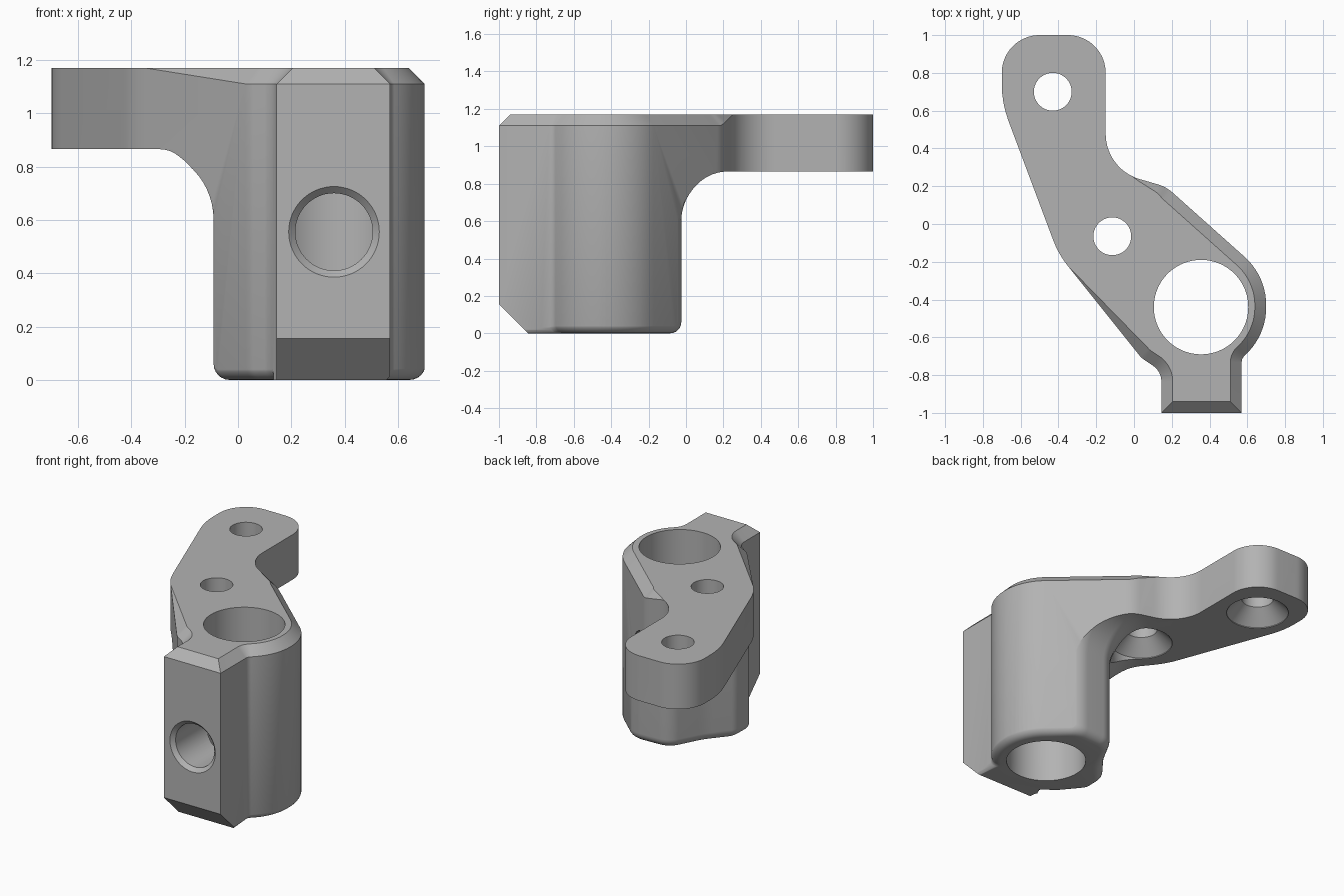
import bpy, bmesh, math
from mathutils import Vector

if "Cube" in bpy.data.objects:
    bpy.data.objects.remove(bpy.data.objects["Cube"])

TOP, UNDER, CHAMFER = 1.17, 0.865, 0.06
BORE = Vector((0.355, -0.44))
HOLES = [(-0.43, 0.70), (-0.115, -0.065)]


def rounded(corners, step=5):
    """Counter-clockwise polygon with a fillet radius on each corner."""
    pts = []
    for i, (x, y, r) in enumerate(corners):
        p = Vector((x, y))
        a = (p - Vector(corners[i - 1][:2])).normalized()
        b = (Vector(corners[(i + 1) % len(corners)][:2]) - p).normalized()
        if r == 0:
            pts.append(p)
            continue
        turn = math.atan2(a.x * b.y - a.y * b.x, a.dot(b))
        side = math.copysign(1, turn)
        start = p - a * r * math.tan(abs(turn) / 2)
        hub = start + Vector((-a.y, a.x)) * r * side
        n = max(3, round(math.degrees(abs(turn)) / step))
        arm = start - hub
        for k in range(n + 1):
            t = turn * k / n
            c, s = math.cos(t), math.sin(t)
            pts.append(hub + Vector((arm.x * c - arm.y * s, arm.x * s + arm.y * c)))
    return pts


def miters(pts):
    """Outward corner offset for a unit wall offset."""
    out = []
    for i, p in enumerate(pts):
        a = (p - pts[i - 1]).normalized()
        b = (pts[(i + 1) % len(pts)] - p).normalized()
        na, nb = Vector((a.y, -a.x)), Vector((b.y, -b.x))
        out.append((na + nb) / (1 + na.dot(nb)))
    return out


def loft(name, rings):
    """Closed solid through rings of equal point count."""
    bm = bmesh.new()
    loops = [[bm.verts.new(co) for co in ring] for ring in rings]
    n = len(loops[0])
    for low, high in zip(loops, loops[1:]):
        for i in range(n):
            j = (i + 1) % n
            bm.faces.new((low[i], low[j], high[j], high[i]))
    bm.faces.new(loops[0][::-1])
    bm.faces.new(loops[-1])
    bmesh.ops.remove_doubles(bm, verts=bm.verts, dist=1e-5)
    bmesh.ops.recalc_face_normals(bm, faces=bm.faces)
    mesh = bpy.data.meshes.new(name)
    bm.to_mesh(mesh)
    bm.free()
    obj = bpy.data.objects.new(name, mesh)
    bpy.context.collection.objects.link(obj)
    return obj


def turned(name, centre, profile, sides=64):
    """Round solid along z from (radius, height) pairs."""
    angles = [math.tau * k / sides for k in range(sides)]
    return loft(name, [[(centre[0] + r * math.cos(t), centre[1] + r * math.sin(t), z)
                        for t in angles] for r, z in profile])


def combine(obj, other, operation):
    mod = obj.modifiers.new(operation.lower(), "BOOLEAN")
    mod.operation, mod.object, mod.solver = operation, other, "EXACT"
    other.hide_render = True
    bpy.context.view_layer.objects.active = obj
    bpy.ops.object.modifier_apply(modifier=mod.name)
    bpy.data.objects.remove(other)


# Plan corners: clamp nose and barrel, arm, and return to the nose
barrel = [(0.145, -1, 0), (0.57, -1, 0), (0.57, -0.711, 0.05),
          (0.70, -0.593, 0.345), (0.70, -0.276, 0.345)]
arm = [(0.17, 0.197, 0.2), (-0.15, 0.29, 0.25), (-0.15, 1, 0.2),
       (-0.70, 1, 0.2), (-0.70, 0.64, 0.55), (-0.40, -0.16, 0.5)]
lobes = [(0.42, -0.026, 0.15), (0.16, -0.04, 0.12), (0.04, -0.26, 0.6),
         (-0.085, -0.42, 0.1), (-0.088, -0.55, 0.06)]
neck = [(0.04, -0.71, 0.13), (0.145, -0.78, 0.1)]


def edge_cut(p):
    """Top chamfer size, fading out towards the arm."""
    start, length = (-0.26, 0.26) if p.x + p.y > 0 else (-0.02, 0.62)
    return CHAMFER * min(1, max(0, (p.x - p.y - start) / length))


# Full-height body with the chamfered top rim
plan = rounded(barrel + arm + neck)
rim = [(p, m, edge_cut(p)) for p, m in zip(plan, miters(plan))]
body = loft("bracket_body", [
    [(p.x, p.y, 0) for p in plan],
    [(p.x, p.y, TOP - c) for p, m, c in rim],
    [(*(p - m * c), TOP) for p, m, c in rim]])

# Column envelope: rounded foot, straight wall, flare into the flat arm underside
foot = rounded(barrel + lobes + neck)
foot = [p + m * 0.004 for p, m in zip(foot, miters(foot))]


def ring(offset, z):
    out = []
    for p in foot:
        d = 0 if offset < 0 and p.y < -0.79 else offset
        out.append((*(p + (p - BORE).normalized() * d), z))
    return out


rings, R, F = [], 0.06, 0.265
for k in range(7):
    t = math.pi / 2 * k / 6
    rings.append(ring(-R * (1 - math.sin(t)), R * (1 - math.cos(t))))
for k in range(15):
    t = math.pi / 2 * k / 14
    rings.append(ring(F * (1 - math.cos(t)), UNDER - F + F * math.sin(t)))
rings += [ring(2, UNDER), ring(2, 1.4)]
combine(body, loft("column_envelope", rings), "INTERSECT")

# Sloped underside of the nose
wedge = [(-1.1, -0.1), (-0.745, -0.1), (-1.1, 0.255)]
combine(body, loft("nose_wedge", [[(x, y, z) for y, z in wedge] for x in (0, 0.8)]),
        "DIFFERENCE")

# Main bore and the two countersunk screw holes
combine(body, turned("main_bore", BORE, [(0.25, -0.1), (0.25, 1.3)], 96), "DIFFERENCE")
for hole in HOLES:
    profile = [(0.195, -0.1), (0.195, UNDER + 0.005), (0.1, UNDER + 0.1), (0.1, 1.3)]
    combine(body, turned("screw_hole", hole, profile), "DIFFERENCE")

# Clamp screw hole through the nose, with a bevelled mouth
clamp = turned("clamp_hole", (0, 0), [(0.195, -0.025), (0.145, 0.025), (0.145, 0.5)])
for v in clamp.data.vertices:
    x, y, z = v.co
    v.co = (0.36 + x, -1 + z, 0.555 - y)
combine(body, clamp, "DIFFERENCE")

# Grey finish
grey = bpy.data.materials.new("plain_grey")
grey.use_nodes = True
colour = (0.45, 0.45, 0.45, 1)
grey.diffuse_color = colour
grey.node_tree.nodes["Principled BSDF"].inputs["Base Color"].default_value = colour
body.data.materials.clear()
body.data.materials.append(grey)

bpy.ops.object.select_all(action="DESELECT")
body.select_set(True)
bpy.context.view_layer.objects.active = body
bpy.ops.object.shade_smooth_by_angle(angle=math.radians(25))
